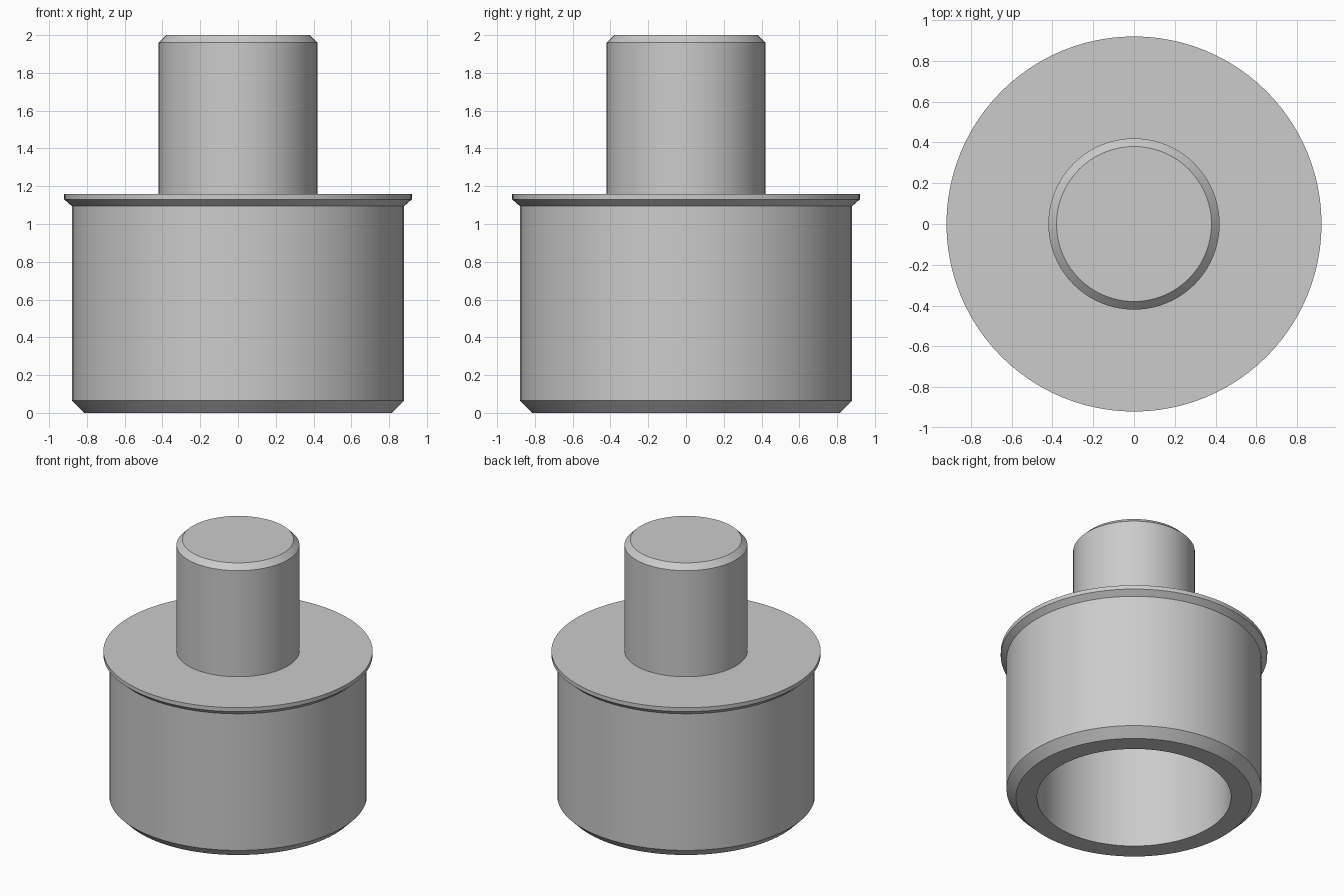
import bpy, bmesh, math

cube = bpy.data.objects.get("Cube")
if cube:
    bpy.data.objects.remove(cube, do_unlink=True)

SEGMENTS = 96

grey = bpy.data.materials.new("plain grey")
grey.use_nodes = True
colour = (0.6, 0.6, 0.6, 1)
grey.diffuse_color = colour
grey.node_tree.nodes["Principled BSDF"].inputs["Base Color"].default_value = colour


def lathe(name, profile):
    """Revolve an (r, z) profile about the z axis."""
    bm = bmesh.new()
    verts = [bm.verts.new((r, 0, z)) for r, z in profile]
    edges = [bm.edges.new(pair) for pair in zip(verts, verts[1:])]
    bmesh.ops.spin(bm, geom=verts + edges, cent=(0, 0, 0), axis=(0, 0, 1),
                   angle=2 * math.pi, steps=SEGMENTS)
    bmesh.ops.remove_doubles(bm, verts=bm.verts, dist=0.0001)
    bmesh.ops.recalc_face_normals(bm, faces=bm.faces)
    mesh = bpy.data.meshes.new(name)
    bm.to_mesh(mesh)
    bm.free()
    mesh.materials.append(grey)
    obj = bpy.data.objects.new(name, mesh)
    bpy.context.collection.objects.link(obj)
    bpy.ops.object.select_all(action="DESELECT")
    obj.select_set(True)
    bpy.context.view_layer.objects.active = obj
    bpy.ops.object.shade_smooth_by_angle(angle=math.radians(30))
    return obj


# Hollow cup: bore, chamfered rim, outer wall, lipped flange and its top
cup = lathe("cup", [
    (0, 0.95), (0.67, 0.95), (0.67, 0), (0.815, 0), (0.88, 0.065),
    (0.88, 1.095), (0.92, 1.13), (0.92, 1.16), (0.42, 1.16)])

# Solid stem with a chamfered end
stem = lathe("stem", [(0.42, 1.16), (0.42, 1.96), (0.38, 2), (0, 2)])

# Open shells joined at the flange need their normals facing outwards
for obj, outward in ((cup, 0.88), (stem, 0.42)):
    wall = max(obj.data.polygons, key=lambda p: p.center.xy.length * (abs(p.normal.z) < 0.1)
               * p.area)
    if wall.normal.xy.dot(wall.center.xy) < 0:
        obj.data.flip_normals()
